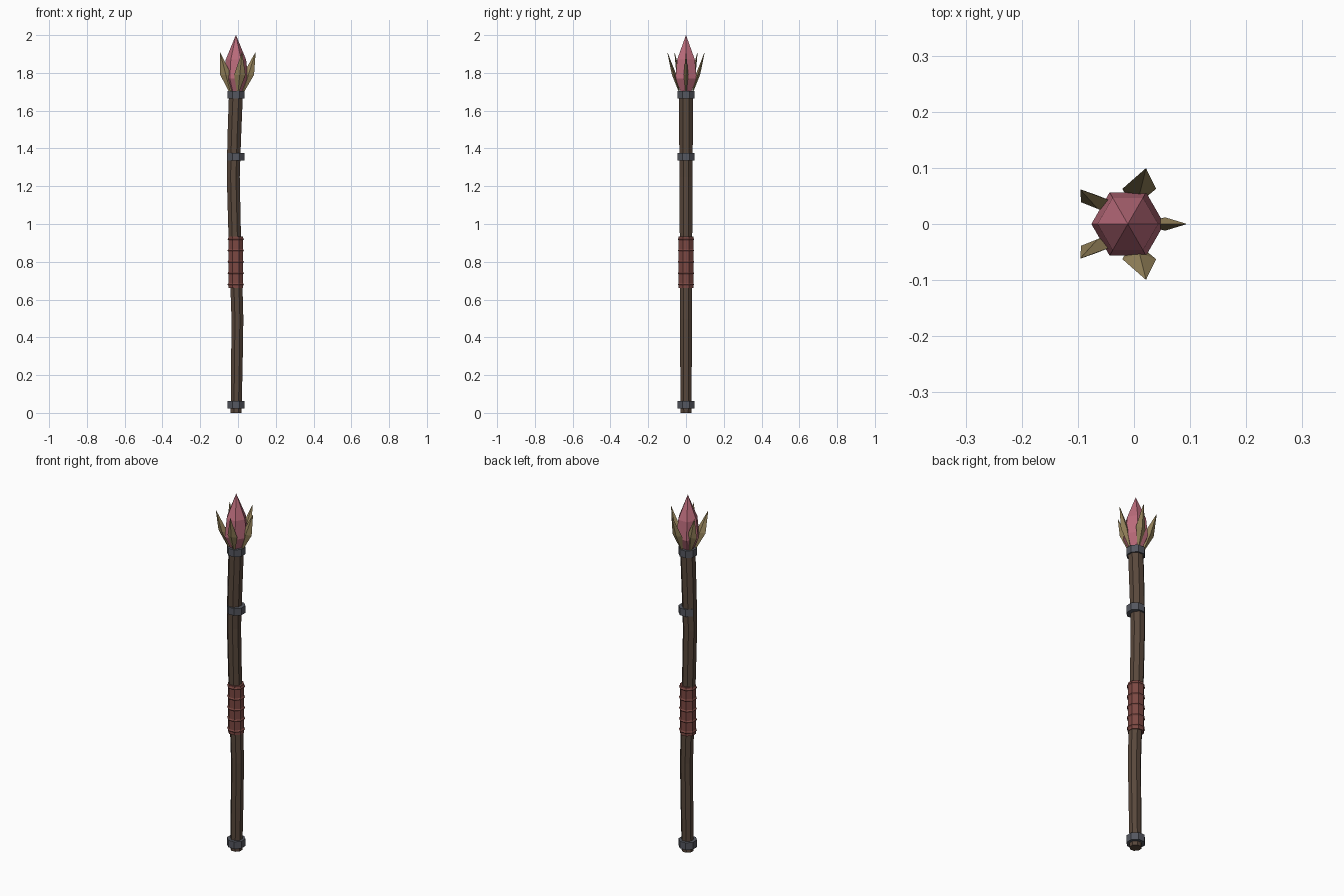
import bpy, math

if "Cube" in bpy.data.objects:
    bpy.data.objects.remove(bpy.data.objects["Cube"])

CX = -0.011  # axis of the metal fittings and head


def material(name, rgb):
    m = bpy.data.materials.new(name)
    m.diffuse_color = (*rgb, 1)
    m.use_nodes = True
    m.node_tree.nodes["Principled BSDF"].inputs["Base Color"].default_value = m.diffuse_color
    return m


WOOD = material("dark_wood", (0.10, 0.065, 0.045))
IRON = material("iron", (0.09, 0.095, 0.115))
LEATHER = material("red_leather", (0.20, 0.065, 0.055))
CRYSTAL = material("red_crystal", (0.50, 0.15, 0.20))
BRASS = material("old_brass", (0.32, 0.24, 0.11))


def loft(name, rings, sides, mat, turn=0.0):
    """Skin flat-sided rings given as (x, y, z, radius_x, radius_y)."""
    verts, faces = [], []
    for x, y, z, rx, ry in rings:
        for i in range(sides):
            a = turn + 2 * math.pi * i / sides
            verts.append((x + rx * math.cos(a), y + ry * math.sin(a), z))
    for r in range(len(rings) - 1):
        for i in range(sides):
            j = (i + 1) % sides
            b, t = r * sides, (r + 1) * sides
            faces.append((b + i, b + j, t + j, t + i))
    faces.append(tuple(reversed(range(sides))))
    faces.append(tuple(range(len(verts) - sides, len(verts))))
    mesh = bpy.data.meshes.new(name)
    mesh.from_pydata(verts, [], faces)
    mesh.materials.append(mat)
    obj = bpy.data.objects.new(name, mesh)
    bpy.context.collection.objects.link(obj)
    return obj


def lathe(name, profile, sides, mat, turn=0.0, cx=CX):
    return loft(name, [(cx, 0, z, r, r) for z, r in profile], sides, mat, turn)


EIGHTH = math.pi / 8

# Crooked wooden shaft
path = [(0, -0.010, 0.031), (0.25, -0.006, 0.033), (0.5, -0.003, 0.034),
        (0.75, -0.011, 0.035), (1.0, -0.019, 0.036), (1.25, -0.025, 0.037),
        (1.45, -0.020, 0.039), (1.69, -0.011, 0.040)]
loft("shaft", [(x, 0, z, r, r) for z, x, r in path], 8, WOOD, EIGHTH)

# Iron bands
for name, z in (("foot_band", 0.043), ("middle_band", 1.355), ("head_band", 1.685)):
    lathe(name, [(z - 0.02, 0.048), (z + 0.02, 0.048)], 8, IRON, EIGHTH)

# Leather grip with raised cords
lathe("grip", [(0.66, 0.042), (0.935, 0.042)], 8, LEATHER, EIGHTH, -0.012)
for k in range(5):
    z = 0.68 + 0.06 * k
    lathe(f"grip_cord_{k + 1}", [(z - 0.008, 0.041), (z, 0.047), (z + 0.008, 0.041)],
          8, LEATHER, EIGHTH, -0.012)

# Six-sided crystal
lathe("crystal", [(1.69, 0.028), (1.77, 0.065), (1.87, 0.054), (2.0, 0.0005)], 6, CRYSTAL)

# Five diamond-shaped claws, all flattened front to back
for k in range(5):
    a = math.radians(72 * k)
    rings = [(CX + d * math.cos(a), d * math.sin(a), z, w, t)
             for d, z, w, t in ((0.034, 1.69, 0.004, 0.002),
                                (0.066, 1.79, 0.030, 0.012),
                                (0.104, 1.91, 0.0005, 0.0005))]
    loft(f"claw_{k + 1}", rings, 4, BRASS)
